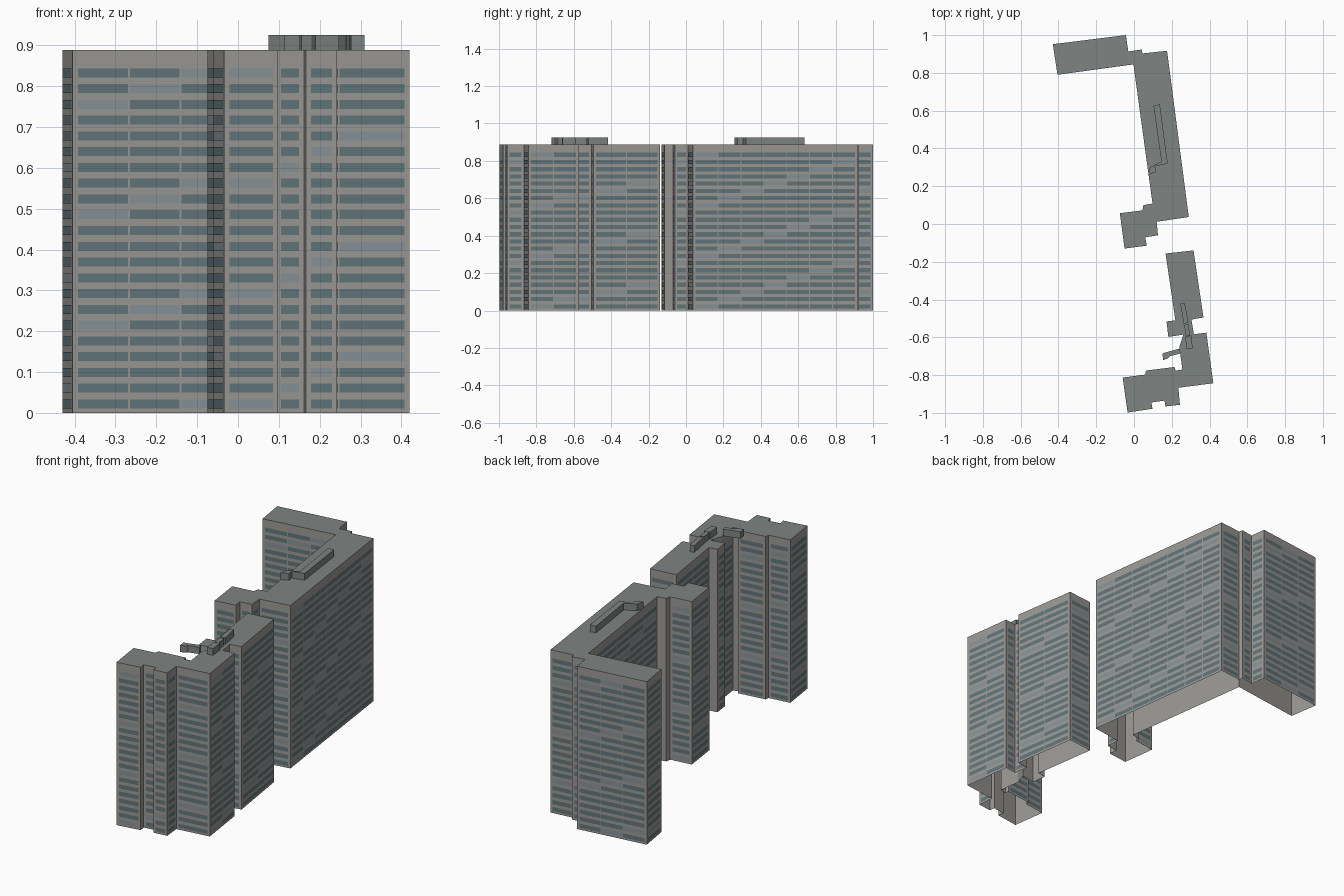
import bpy, bmesh
from mathutils import Vector

if "Cube" in bpy.data.objects:
    bpy.data.objects.remove(bpy.data.objects["Cube"])

ROOF_Z, TOP_Z = 0.888, 0.925
ROWS, PITCH, FIRST, WIN_H = 22, 0.0386, 0.022, 0.022


def material(name, rgb):
    m = bpy.data.materials.new(name)
    m.diffuse_color = (*rgb, 1)
    m.use_nodes = True
    m.node_tree.nodes["Principled BSDF"].inputs["Base Color"].default_value = m.diffuse_color
    return m


WALL = material("concrete", (0.33, 0.32, 0.30))
ROOF = material("roofing", (0.21, 0.235, 0.225))
GLASS = material("dark_glass", (0.12, 0.18, 0.20))
PALE = material("pale_glass", (0.24, 0.29, 0.32))


def finish(name, bm, mats):
    me = bpy.data.meshes.new(name)
    bm.to_mesh(me)
    bm.free()
    for m in mats:
        me.materials.append(m)
    ob = bpy.data.objects.new(name, me)
    bpy.context.collection.objects.link(ob)
    return ob


def extrude_outline(name, pts, z0, z1, mats, bottom=False):
    """Walls and flat roof over a clockwise outline."""
    bm = bmesh.new()
    lo = [bm.verts.new((x, y, z0)) for x, y in pts]
    hi = [bm.verts.new((x, y, z1)) for x, y in pts]
    n = len(pts)
    for i in range(n):
        j = (i + 1) % n
        bm.faces.new((lo[j], lo[i], hi[i], hi[j]))
    bm.faces.new(hi[::-1]).material_index = len(mats) - 1
    if bottom:
        bm.faces.new(lo)
    return finish(name, bm, mats)


def window_bands(name, pts):
    """Rows of strip windows on every wall wide enough to carry them."""
    bm = bmesh.new()
    for e, (a, b) in enumerate(zip(pts, pts[1:] + pts[:1])):
        a, b = Vector((*b, 0)), Vector((*a, 0))   # left to right seen from outside
        length = (b - a).length
        if length < 0.05:
            continue
        d = (b - a) / length
        out = Vector((d.y, -d.x, 0)) * 0.0012
        cols = max(1, int(length / 0.125))
        margin, gap = 0.013, 0.005
        w = (length - 2 * margin + gap) / cols
        for c in range(cols):
            p = a + d * (margin + c * w) + out
            q = p + d * (w - gap)
            for k in range(ROWS):
                z = FIRST + k * PITCH
                lo, hi = Vector((0, 0, z - WIN_H / 2)), Vector((0, 0, z + WIN_H / 2))
                f = bm.faces.new([bm.verts.new(v) for v in (p + lo, q + lo, q + hi, p + hi)])
                f.material_index = int((ROWS - 1 - k + c + (e + 1) * 3) % 7 == 4)
    return finish(name, bm, (GLASS, PALE))


# North block: long slab with a wing at each end
north = [(-0.43, 0.952), (-0.043, 1.0), (-0.03, 0.913), (0.04, 0.924),
         (0.045, 0.903), (0.175, 0.917), (0.29, 0.037), (0.12, 0.012),
         (0.127, -0.06), (0.06, -0.07), (0.067, -0.115), (-0.05, -0.13),
         (-0.075, 0.057), (0.045, 0.072), (0.05, 0.10), (0.098, 0.108),
         (-0.003, 0.845), (-0.405, 0.79)]

# South block: slab, narrow neck and corner wing
south = [(0.167, -0.156), (0.315, -0.14), (0.368, -0.495), (0.304, -0.506),
         (0.317, -0.584), (0.383, -0.575), (0.42, -0.843), (0.235, -0.867),
         (0.243, -0.957), (0.166, -0.966), (0.162, -0.935), (0.092, -0.945),
         (0.098, -0.978), (-0.034, -0.998), (-0.06, -0.813), (0.06, -0.797),
         (0.063, -0.776), (0.215, -0.757), (0.22, -0.777), (0.256, -0.77),
         (0.24, -0.65), (0.262, -0.585), (0.182, -0.598), (0.172, -0.516),
         (0.219, -0.51)]

for label, outline in (("north", north), ("south", south)):
    extrude_outline(label + "_block", outline, 0, ROOF_Z, (WALL, ROOF))
    window_bands(label + "_windows", outline)

# Rooftop plant housings
housings = {
    "north_roof_housing": [(0.103, 0.628), (0.137, 0.633), (0.178, 0.32), (0.112, 0.305),
                           (0.115, 0.275), (0.075, 0.26), (0.085, 0.30), (0.145, 0.33)],
    "south_roof_strip": [(0.245, -0.422), (0.268, -0.417), (0.288, -0.52), (0.264, -0.53)],
    "south_roof_link": [(0.266, -0.535), (0.288, -0.53), (0.296, -0.59), (0.274, -0.59)],
    "south_roof_box": [(0.272, -0.595), (0.305, -0.59), (0.31, -0.66), (0.277, -0.663)],
    "south_roof_walkway": [(0.15, -0.685), (0.24, -0.66), (0.247, -0.685),
                           (0.19, -0.70), (0.18, -0.712), (0.155, -0.72)],
}
for name, outline in housings.items():
    extrude_outline(name, outline, ROOF_Z, TOP_Z, (ROOF,), bottom=True)
